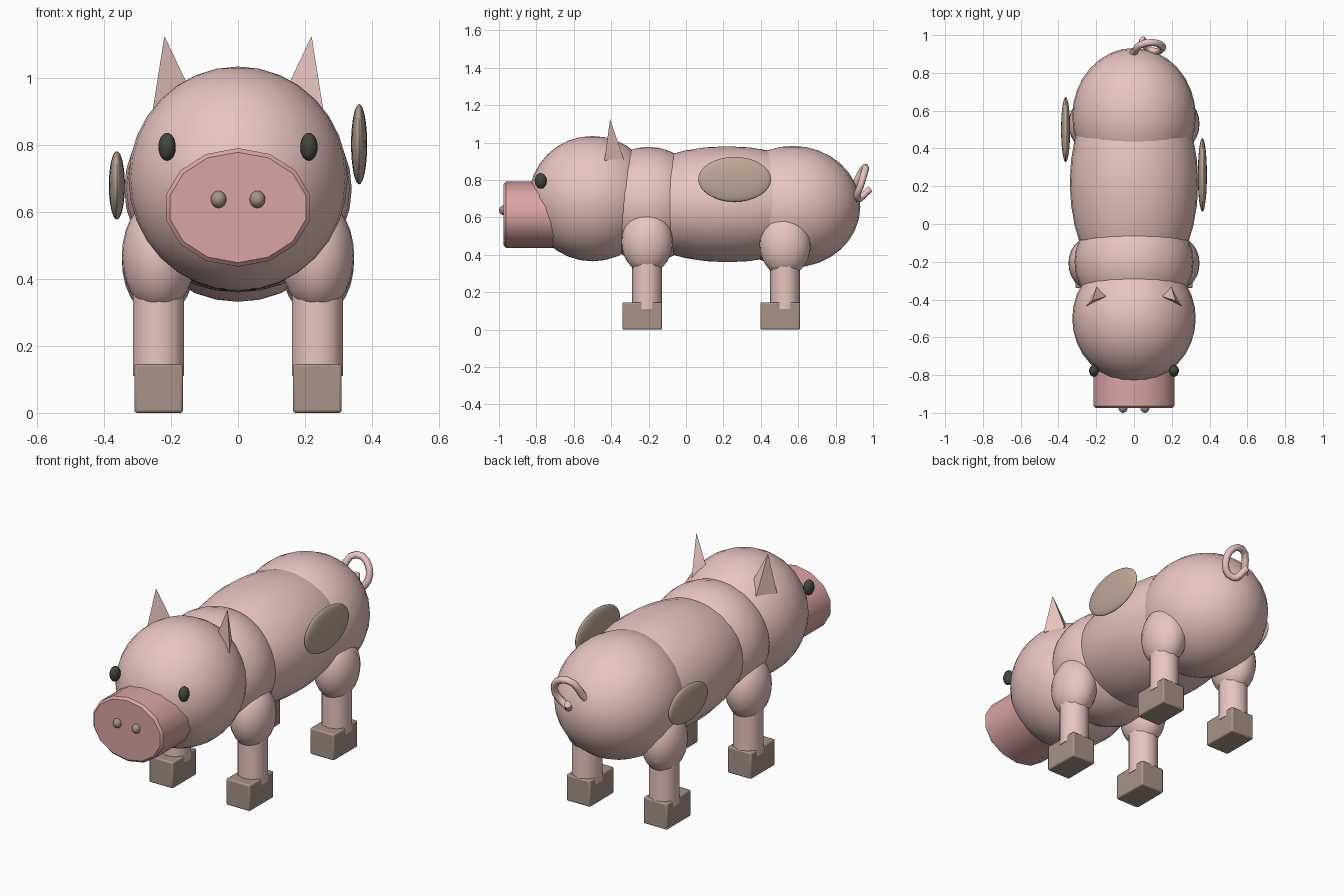
import bpy, bmesh
from math import pi

if "Cube" in bpy.data.objects:
    bpy.data.objects.remove(bpy.data.objects["Cube"])


def mat(name, c):
    m = bpy.data.materials.new(name)
    m.diffuse_color = (*c, 1)
    m.use_nodes = True
    m.node_tree.nodes["Principled BSDF"].inputs["Base Color"].default_value = m.diffuse_color
    return m


PINK = mat("skin", (0.82, 0.56, 0.53))
SNOUT = mat("snout_skin", (0.70, 0.38, 0.37))
HOOF = mat("hoof_brown", (0.39, 0.29, 0.24))
SPOT = mat("spot_brown", (0.52, 0.40, 0.32))
BLACK = mat("eye_black", (0.06, 0.06, 0.05))


def finish(name, m, smooth=True):
    o = bpy.context.object
    o.name = name
    o.data.materials.append(m)
    bpy.ops.object.transform_apply(location=False, rotation=True, scale=True)
    if smooth:
        bpy.ops.object.shade_smooth_by_angle(angle=0.7)
    return o


def ball(name, loc, radii, m, seg=32, rings=16):
    bpy.ops.mesh.primitive_uv_sphere_add(segments=seg, ring_count=rings, location=loc)
    bpy.context.object.scale = radii
    return finish(name, m)


def bevel(o, width, segments):
    b = o.modifiers.new("bevel", 'BEVEL')
    b.width, b.segments, b.limit_method, b.angle_limit = width, segments, 'ANGLE', 0.9


# torso and head
ball("head", (0, -0.50, 0.70), (0.327, 0.34, 0.335), PINK)
ball("shoulders", (0, -0.20, 0.67), (0.315, 0.30, 0.307), PINK)
ball("belly", (0, 0.22, 0.67), (0.34, 0.60, 0.31), PINK)
ball("rump", (0, 0.57, 0.657), (0.327, 0.362, 0.325), PINK)

# snout: short oval drum with a bevelled rim
bpy.ops.mesh.primitive_cylinder_add(vertices=14, radius=1, depth=1,
                                    location=(0, -0.825, 0.614), rotation=(pi / 2, 0, 0))
bpy.context.object.scale = (0.22, 0.177, 0.30)
bevel(finish("snout", SNOUT), 0.012, 1)

for s, side in ((-1, "left"), (1, "right")):
    # face details
    ball(f"{side}_nostril", (s * 0.058, -0.972, 0.638), (0.024, 0.028, 0.026), HOOF, 16, 8)
    ball(f"{side}_eye", (s * 0.212, -0.777, 0.795), (0.026, 0.032, 0.042), BLACK, 16, 10)

    # ear: three-sided leaning spike
    bm = bmesh.new()
    pts = [(0.255, -0.436, 0.905), (0.198, -0.333, 0.91),
           (0.112, -0.373, 0.90), (0.22, -0.406, 1.126)]
    v = [bm.verts.new((s * x, y, z)) for x, y, z in pts]
    for f in ((0, 1, 2), (0, 1, 3), (1, 2, 3), (2, 0, 3)):
        bm.faces.new([v[i] for i in f])
    bmesh.ops.recalc_face_normals(bm, faces=bm.faces)
    me = bpy.data.meshes.new(f"{side}_ear")
    bm.to_mesh(me)
    bm.free()
    me.materials.append(PINK)
    bpy.context.collection.objects.link(bpy.data.objects.new(f"{side}_ear", me))

    # legs: thigh, shin and boxy hoof
    for y, z, end in ((-0.208, 0.47, "front"), (0.53, 0.455, "back")):
        n = f"{end}_{side}"
        ball(f"{n}_thigh", (s * 0.237, y, z), (0.11, 0.137, 0.17), PINK, 24, 14)
        bpy.ops.mesh.primitive_cylinder_add(vertices=10, radius=0.08, depth=0.30,
                                            location=(s * 0.237, y, 0.26))
        finish(f"{n}_shin", PINK)
        bpy.ops.mesh.primitive_cube_add(size=1, location=(s * 0.237, y - 0.026, 0.073))
        bpy.context.object.scale = (0.146, 0.212, 0.146)
        bevel(finish(f"{n}_hoof", HOOF), 0.008, 2)

# flank spots
ball("right_spot", (0.362, 0.26, 0.803), (0.024, 0.195, 0.12), SPOT)
ball("left_spot", (-0.362, 0.50, 0.68), (0.024, 0.172, 0.102), SPOT)

# curly tail
cu = bpy.data.curves.new("tail", 'CURVE')
cu.dimensions = '3D'
cu.bevel_depth, cu.bevel_resolution, cu.resolution_u = 0.019, 2, 4
cu.use_fill_caps = True
sp = cu.splines.new('BEZIER')
path = [(-0.01, 0.895, 0.76), (0.06, 0.958, 0.868), (0.152, 0.94, 0.79),
        (0.09, 0.918, 0.70), (0.042, 0.98, 0.748)]
sp.bezier_points.add(len(path) - 1)
for p, c in zip(sp.bezier_points, path):
    p.co = c
    p.handle_left_type = p.handle_right_type = 'AUTO'
cu.materials.append(PINK)
bpy.context.collection.objects.link(bpy.data.objects.new("tail", cu))
